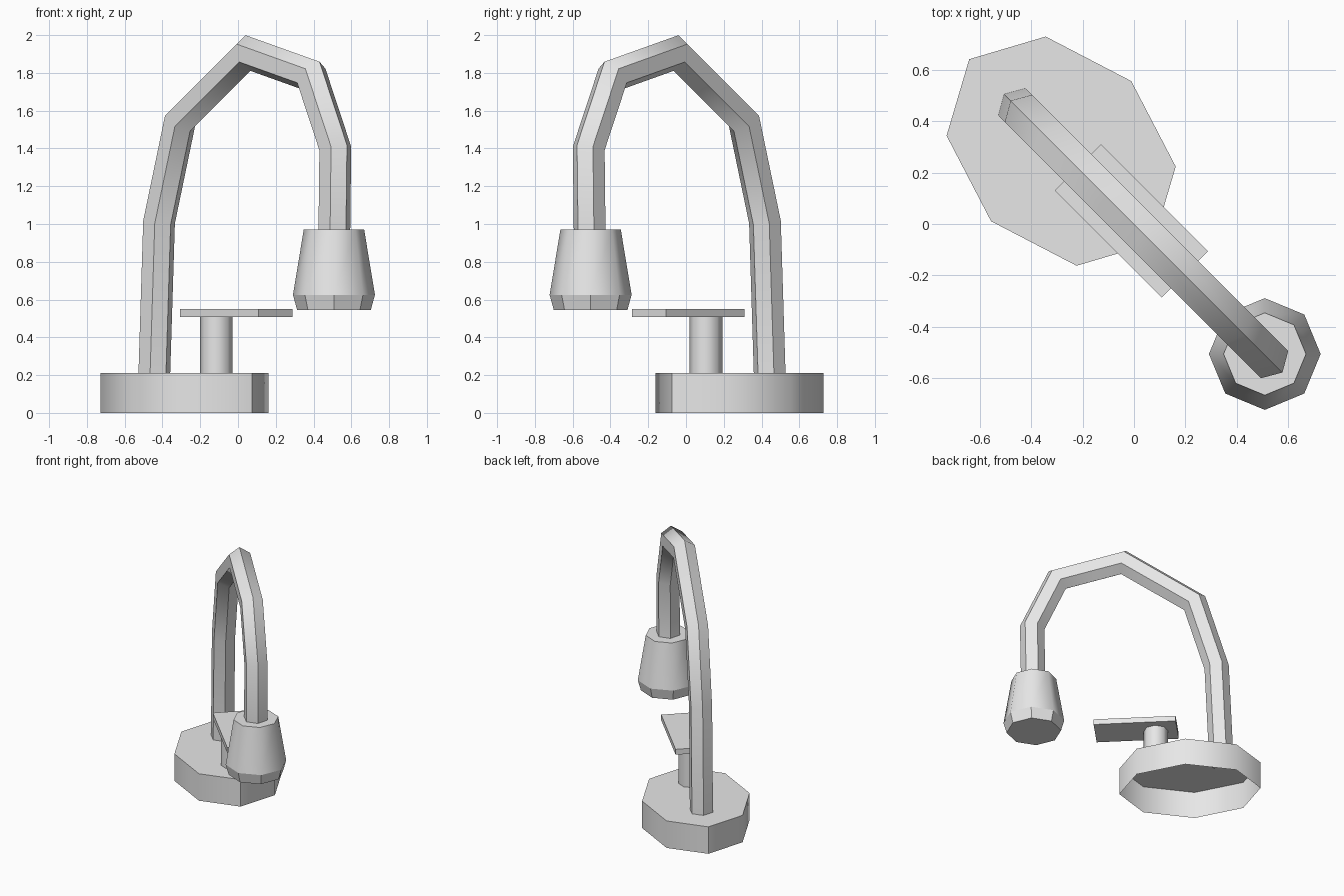
import bpy, bmesh, math
from mathutils import Vector

cube = bpy.data.objects.get("Cube")
if cube:
    bpy.data.objects.remove(cube)

grey = bpy.data.materials.new("light grey")
grey.use_nodes = True
grey.diffuse_color = (0.8, 0.8, 0.8, 1)
grey.node_tree.nodes["Principled BSDF"].inputs["Base Color"].default_value = (0.8, 0.8, 0.8, 1)

# Diagonal frame: ALONG runs from the base to the spray head, ACROSS is level
ALONG = Vector((1, -1, 0)).normalized()
ACROSS = Vector((1, 1, 0)).normalized()
UP = Vector((0, 0, 1))
X, Y = Vector((1, 0, 0)), Vector((0, 1, 0))


def ring(center, a, b, sides, turn=0):
    """Points of a polygon around center, spanned by the half axes a and b."""
    angles = [turn + math.tau * i / sides for i in range(sides)]
    return [center + a * math.cos(t) + b * math.sin(t) for t in angles]


def loft(name, rings, cap_start=True, cap_end=True, flat_bands=()):
    """Skin a list of rings, smooth except at sharp corners and flat bands."""
    bm = bmesh.new()
    loops = [[bm.verts.new(p) for p in r] for r in rings]
    n = len(loops[0])
    flat = []
    for k, (lo, hi) in enumerate(zip(loops, loops[1:])):
        for i in range(n):
            j = (i + 1) % n
            f = bm.faces.new((lo[i], lo[j], hi[j], hi[i]))
            if k in flat_bands:
                flat.append(f)
    if cap_start:
        bm.faces.new(loops[0][::-1])
    if cap_end:
        bm.faces.new(loops[-1])
    bmesh.ops.recalc_face_normals(bm, faces=bm.faces)
    for f in bm.faces:
        f.smooth = True
    for e in bm.edges:
        if len(e.link_faces) == 2 and e.calc_face_angle() > math.radians(50):
            e.smooth = False
    for f in flat:
        for e in f.edges:
            e.smooth = False
    mesh = bpy.data.meshes.new(name)
    bm.to_mesh(mesh)
    bm.free()
    mesh.materials.append(grey)
    obj = bpy.data.objects.new(name, mesh)
    bpy.context.collection.objects.link(obj)
    return obj


# Oval base, an open shell underneath
base_at = Vector((-0.283, 0.283, 0))
loft("base", [ring(base_at + UP * z, ALONG * 0.505, ACROSS * 0.385, 8)
              for z in (0, 0.21)], cap_start=False)

# Lever post
post_at = Vector((-0.115, 0.105, 0))
loft("lever_post", [ring(post_at + UP * z, X * 0.087, Y * 0.087, 8)
                    for z in (0.208, 0.512)])

# Flat lever plate
plate_at = Vector((-0.01, 0.012, 0))
half = math.sqrt(2)
loft("lever_plate", [ring(plate_at + UP * z, ALONG * 0.2935 * half,
                          ACROSS * 0.1275 * half, 4, math.pi / 4)
                     for z in (0.508, 0.55)])

# Six-sided arched spout with mitred bends
path = [(-0.443, 0.207), (-0.418, 1.01), (-0.307, 1.545), (0.053, 1.905),
        (0.388, 1.785), (0.515, 1.4), (0.51, 0.96)]
points = [Vector((x, -x, z)) for x, z in path]
steps = [(b - a).normalized() for a, b in zip(points, points[1:])]
radius = 0.087
rings = []
for i, p in enumerate(points):
    before, after = steps[max(i - 1, 0)], steps[min(i, len(steps) - 1)]
    tangent = (before + after).normalized()
    normal = ACROSS.cross(tangent).normalized()
    rings.append(ring(p, normal * radius / tangent.dot(before), ACROSS * radius, 6))
loft("spout", rings)

# Tapered spray head with a chamfered lower rim
head_at = Vector((0.508, -0.505, 0))
profile = [(0.195, 0.545), (0.217, 0.625), (0.16, 0.97)]
loft("spray_head", [ring(head_at + UP * z, X * r, Y * r, 8) for r, z in profile],
     flat_bands=(0,))
